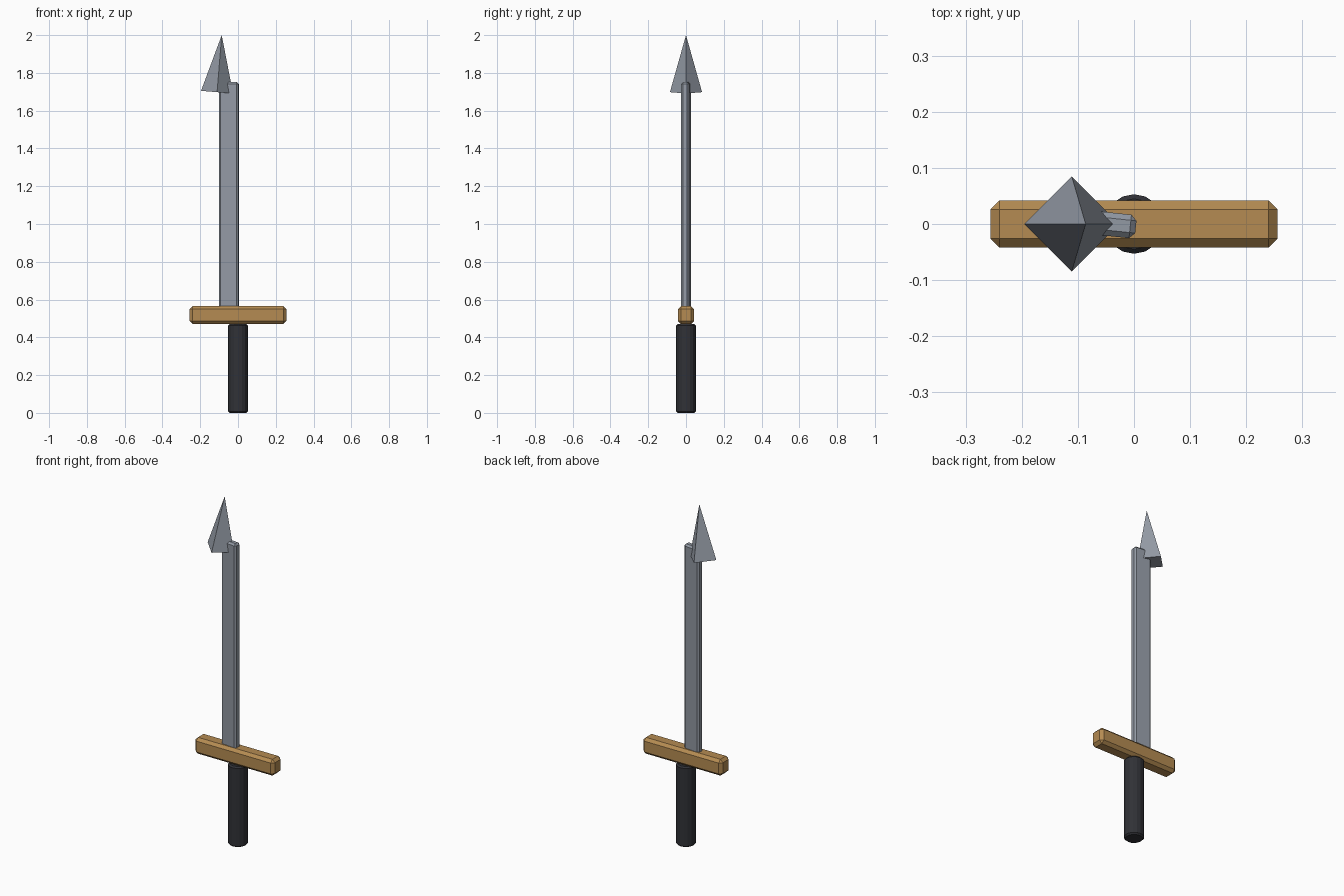
import bpy, math

if "Cube" in bpy.data.objects:
    bpy.data.objects.remove(bpy.data.objects["Cube"])


def material(name, rgb):
    m = bpy.data.materials.new(name)
    m.diffuse_color = (*rgb, 1)
    m.use_nodes = True
    m.node_tree.nodes["Principled BSDF"].inputs["Base Color"].default_value = m.diffuse_color
    return m


steel = material("steel grey", (0.29, 0.32, 0.37))
tan = material("tan wood", (0.46, 0.26, 0.085))
black = material("grip black", (0.03, 0.031, 0.037))


def finish(name, mat, bevel=0):
    ob = bpy.context.object
    ob.name = name
    ob.data.materials.append(mat)
    if bevel:
        mod = ob.modifiers.new("bevel", 'BEVEL')
        mod.width = bevel
        mod.segments = 1
        mod.limit_method = 'ANGLE'
        mod.angle_limit = math.radians(40)
    return ob


def box(name, size, loc, mat, bevel, turn=0):
    bpy.ops.mesh.primitive_cube_add(size=1, location=loc)
    bpy.context.object.scale = size
    bpy.ops.object.transform_apply(location=False, rotation=False, scale=True)
    bpy.context.object.rotation_euler.z = math.radians(turn)
    return finish(name, mat, bevel)


# Grip: round bar with softened rims
bpy.ops.mesh.primitive_cylinder_add(vertices=16, radius=0.053, depth=0.47,
                                    location=(0, 0, 0.235))
finish("grip", black, 0.008)

# Crossguard
box("crossguard", (0.512, 0.084, 0.095), (0, 0, 0.5175), tan, 0.016)

# Blade: offset to one side and turned slightly
box("blade", (0.103, 0.042, 1.20), (-0.048, 0, 1.152), steel, 0.01, -6)

# Spear tip: four-sided cone leaning slightly toward +x
tilt, height = math.radians(4.7), 0.303
bpy.ops.mesh.primitive_cone_add(
    vertices=4, radius1=0.085, depth=height,
    location=(-0.111 + math.sin(tilt) * height / 2, 0,
              1.698 + math.cos(tilt) * height / 2),
    rotation=(0, tilt, 0))
finish("spear_tip", steel)
